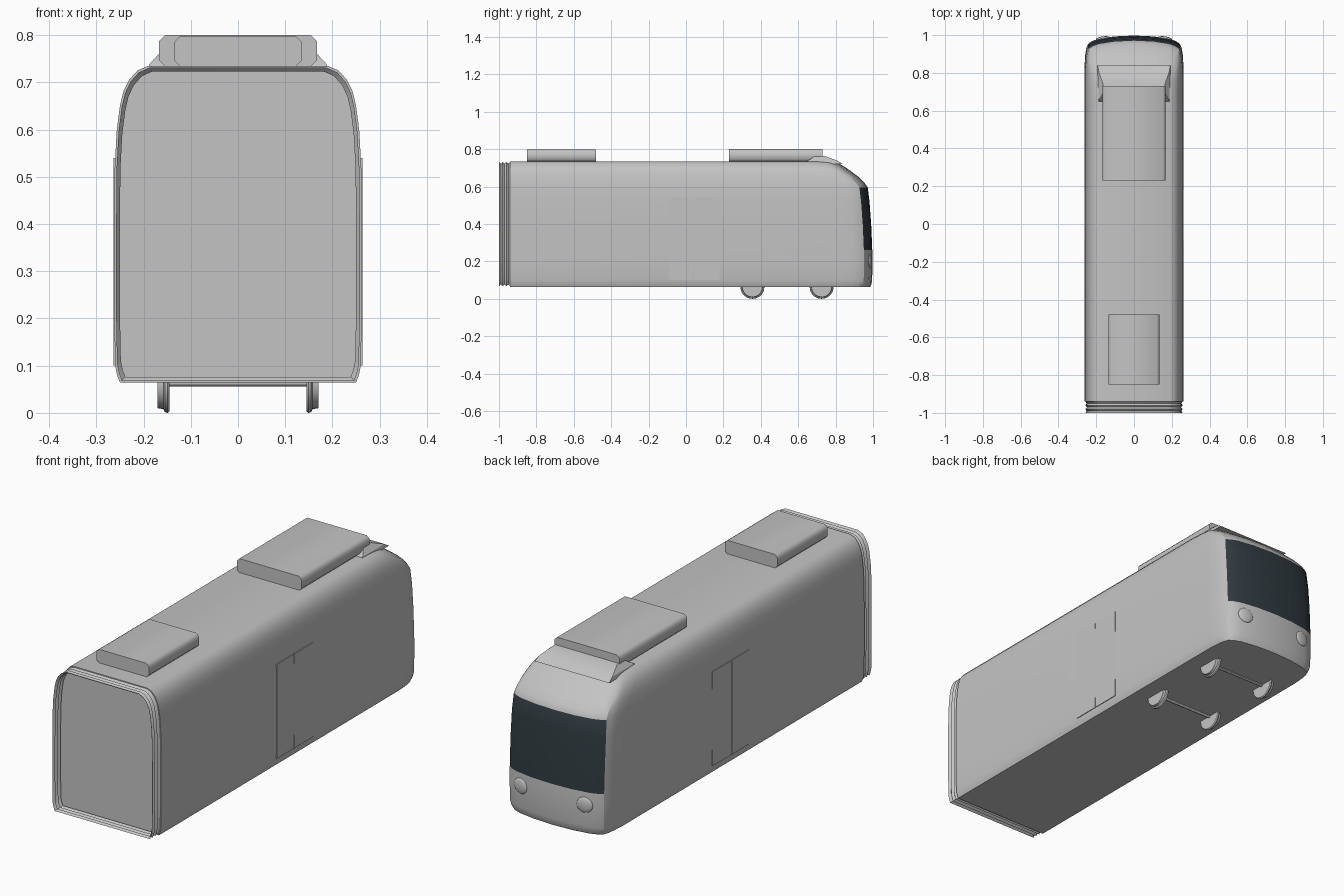
import bpy, bmesh, math
from mathutils import Vector

old = bpy.data.objects.get("Cube")
if old:
    bpy.data.objects.remove(old, do_unlink=True)


def material(name, rgb):
    m = bpy.data.materials.new(name)
    m.use_nodes = True
    m.diffuse_color = (*rgb, 1)
    m.node_tree.nodes["Principled BSDF"].inputs["Base Color"].default_value = (*rgb, 1)
    return m


paint = material("grey paint", (0.55, 0.55, 0.55))
glass = material("dark glass", (0.03, 0.043, 0.052))


def finish(name, bm, angle=30, recalc=True):
    if recalc:
        bmesh.ops.recalc_face_normals(bm, faces=bm.faces)
    mesh = bpy.data.meshes.new(name)
    bm.to_mesh(mesh)
    bm.free()
    mesh.materials.append(paint)
    mesh.materials.append(glass)
    obj = bpy.data.objects.new(name, mesh)
    bpy.context.collection.objects.link(obj)
    bpy.ops.object.select_all(action='DESELECT')
    obj.select_set(True)
    bpy.context.view_layer.objects.active = obj
    bpy.ops.object.shade_smooth_by_angle(angle=math.radians(angle))
    return obj


def loft(bm, rings, caps=True):
    rows = [[bm.verts.new(p) for p in ring] for ring in rings]
    n = len(rows[0])
    for a, b in zip(rows, rows[1:]):
        for i in range(n):
            j = (i + 1) % n
            bm.faces.new((a[i], a[j], b[j], b[i]))
    if caps:
        bm.faces.new(rows[0][::-1])
        bm.faces.new(rows[-1])


def rect(x, y0, y1, z):
    return [(-x, y0, z), (x, y0, z), (x, y1, z), (-x, y1, z)]


def box(name, x0, x1, y0, y1, z0, z1):
    bm = bmesh.new()
    loft(bm, [[(x0, y0, z), (x1, y0, z), (x1, y1, z), (x0, y1, z)] for z in (z0, z1)])
    return finish(name, bm)


# Body: horizontal slices given as height, half width and nose position
REAR = -0.94
slices = [(0.064, 0.25, 0.985), (0.08, 0.256, 0.992), (0.1, 0.26, 0.995),
          (0.2, 0.262, 0.998), (0.26, 0.262, 0.996), (0.4, 0.262, 0.99),
          (0.52, 0.261, 0.981), (0.595, 0.257, 0.972), (0.62, 0.254, 0.955),
          (0.65, 0.25, 0.925), (0.68, 0.243, 0.885), (0.705, 0.231, 0.85),
          (0.725, 0.213, 0.815), (0.735, 0.19, 0.78)]
nose = [(1, -0.16), (0.985, -0.1), (0.965, -0.068), (0.93, -0.045), (0.85, -0.03),
        (0.72, -0.018), (0.4, -0.005)]


def plan(z, w, front):
    half = [(w, REAR, z)] + [(w * f, front + d, z) for f, d in nose]
    return half + [(0, front, z)] + [(-x, y, z) for x, y, z in reversed(half)]


bm = bmesh.new()
loft(bm, [plan(*s) for s in slices])
# Windscreen: the forward faces between sill and brow
for f in bm.faces:
    c = f.calc_center_median()
    if 0.26 < c.z < 0.595 and c.y > 0.9 and abs(c.x) < 0.242 and len(f.verts) == 4:
        f.material_index = 1
finish("body_shell", bm)


# Open folded gangway at the rear end
def section(y, inset):
    sx, sz = 1 - inset / 0.262, 1 - inset / 0.335
    half = [(w * sx, y, 0.4 + (z - 0.4) * sz) for z, w, _ in slices]
    return half + [(-x, y, z) for x, y, z in reversed(half)]


bm = bmesh.new()
folds = 6
loft(bm, [section(REAR - 0.06 * i / folds, 0.012 if i % 2 else 0.004)
          for i in range(folds + 1)], caps=False)
finish("gangway_bellows", bm)


# Roof equipment boxes with chamfered long edges
def roof_box(name, w, y0, y1, top):
    c, base = 0.013, 0.733
    prof = [(w - c, base), (w, base + c), (w, top - c), (w - c, top)]
    prof += [(-x, z) for x, z in reversed(prof)]
    bm = bmesh.new()
    loft(bm, [[(x, y, z) for x, z in prof] for y in (y0, y1)])
    finish(name, bm, 50)


roof_box("front_roof_unit", 0.167, 0.23, 0.73, 0.8)
roof_box("rear_roof_unit", 0.135, -0.85, -0.48, 0.798)

# Sloped fairing under the cab end of the roof unit
bm = bmesh.new()
loft(bm, [rect(0.192, 0.64, 0.84, 0.72), rect(0.188, 0.65, 0.81, 0.738),
          rect(0.165, 0.69, 0.745, 0.763)])
finish("roof_fairing", bm)

# Double doors and headlights on each side
for side, s in (("left", 1), ("right", -1)):
    for leaf, y0, y1 in (("rear", -0.09, 0.0385), ("front", 0.0415, 0.18)):
        x0, x1 = sorted((s * 0.257, s * 0.2632))
        box(f"{side}_{leaf}_door_leaf", x0, x1, y0, y1, 0.1, 0.54)
    bm = bmesh.new()
    bmesh.ops.create_uvsphere(bm, u_segments=20, v_segments=10, radius=1)
    lamp = finish(f"{side}_headlight", bm)
    lamp.scale = (0.038, 0.011, 0.036)
    lamp.rotation_euler.z = -s * math.radians(9)
    lamp.location = (s * 0.165, 0.982, 0.2)


# Flanged wheels joined by axles
def turned(name, y, z, prof, n=28):
    bm = bmesh.new()
    loft(bm, [[(x, y + r * math.cos(math.tau * i / n), z + r * math.sin(math.tau * i / n))
               for i in range(n)] for x, r in prof])
    return finish(name, bm)


for place, y in (("rear", 0.355), ("front", 0.725)):
    for side, s in (("left", 1), ("right", -1)):
        turned(f"{place}_{side}_wheel", y, 0.064,
               [(s * 0.145, 0.06), (s * 0.149, 0.064), (s * 0.155, 0.062),
                (s * 0.158, 0.056), (s * 0.17, 0.054)])
    turned(f"{place}_axle", y, 0.064, [(-0.15, 0.008), (0.15, 0.008)], 12)
